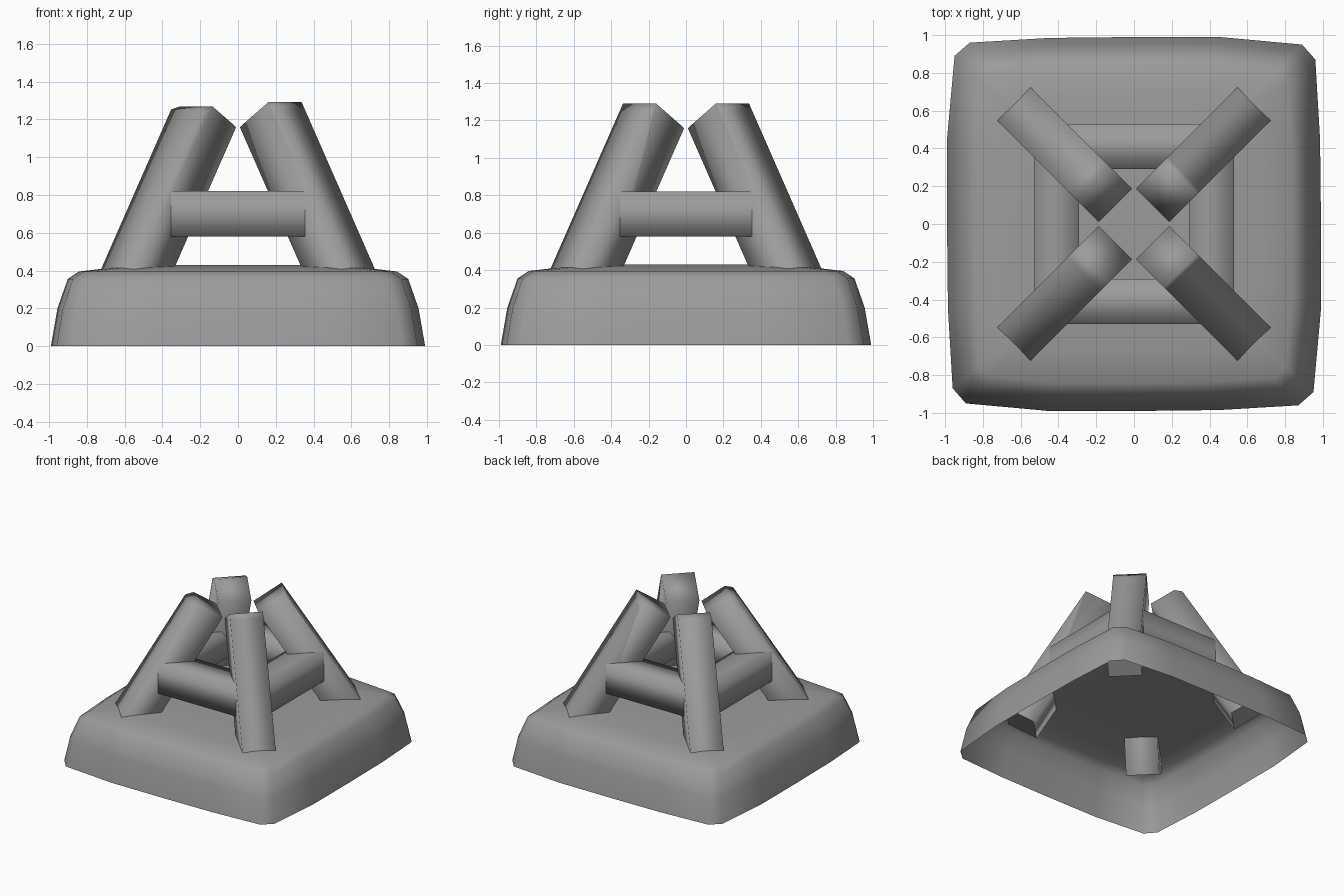
import bpy, bmesh, math
from mathutils import Matrix, Vector

cube = bpy.data.objects.get("Cube")
if cube:
    bpy.data.objects.remove(cube, do_unlink=True)

GREY = (0.33, 0.33, 0.33, 1)
mat = bpy.data.materials.new("plain grey")
mat.use_nodes = True
mat.diffuse_color = GREY
mat.node_tree.nodes["Principled BSDF"].inputs["Base Color"].default_value = GREY


def make_object(name, bm):
    mesh = bpy.data.meshes.new(name)
    bm.to_mesh(mesh)
    bm.free()
    mesh.materials.append(mat)
    ob = bpy.data.objects.new(name, mesh)
    bpy.context.collection.objects.link(ob)
    return ob


def beam(name, start, end, size, chamfer=False):
    """Square beam, softly shaded around its length, with hard ends."""
    start, end = Vector(start), Vector(end)
    along = (end - start).normalized()
    side = Vector((0, 0, 1)).cross(along).normalized()
    up = along.cross(side)
    bm = bmesh.new()
    bmesh.ops.create_cube(bm, size=1)
    for v in bm.verts:
        x, y, z = v.co
        v.co = (start + end) / 2 + along * x * (end - start).length + side * y * size + up * z * size
    if chamfer:  # ease the outer top edge
        top = [e for e in bm.edges if all((v.co - end).dot(along) > -0.01
                                          and (v.co - end).dot(up) > 0 for v in e.verts)]
        bmesh.ops.bevel(bm, geom=top, offset=0.045, segments=1, affect='EDGES')
    bmesh.ops.recalc_face_normals(bm, faces=bm.faces)
    for f in bm.faces:
        f.smooth = True
        flat_end = f.normal.dot(along)
        if flat_end < -0.9 or (flat_end > 0.9 and not chamfer):
            for e in f.edges:
                e.smooth = False
    return make_object(name, bm)


# Base: open-bottomed mound with a bowed, rounded-square outline
quarter = [(0.99, 0), (0.985, 0.45), (0.96, 0.87), (0.89, 0.95), (0.45, 0.99)]
outline = [Matrix.Rotation(math.pi / 2 * k, 2) @ Vector(p) for k in range(4) for p in quarter]
levels = [(0, 1), (0.2, 0.965), (0.355, 0.91), (0.395, 0.85), (0.415, 0.68), (0.43, 0.35)]
bm = bmesh.new()
rings = [[bm.verts.new((p.x * s, p.y * s, z)) for p in outline] for z, s in levels]
n = len(outline)
for low, high in zip(rings, rings[1:]):
    for i in range(n):
        bm.faces.new((low[i], low[(i + 1) % n], high[(i + 1) % n], high[i]))
bm.faces.new(rings[-1])
for f in bm.faces:
    f.smooth = True
make_object("base_mound", bm)

# Four leaning legs on the diagonals, ends poking through the mound
for name, sx, sy in (("front_right_leg", -1, -1), ("front_left_leg", 1, -1),
                     ("back_right_leg", -1, 1), ("back_left_leg", 1, 1)):
    d = Vector((sx, sy, 0)).normalized()
    beam(name, d * 0.85 + Vector((0, 0, 0.25)), d * 0.245 + Vector((0, 0, 1.225)), 0.25, True)

# Four cross rails between the legs
for name, k in (("front_rail", 0), ("left_rail", 1), ("back_rail", 2), ("right_rail", 3)):
    turn = Matrix.Rotation(math.pi / 2 * k, 3, 'Z')
    beam(name, turn @ Vector((-0.355, -0.41, 0.7)), turn @ Vector((0.355, -0.41, 0.7)), 0.24)
